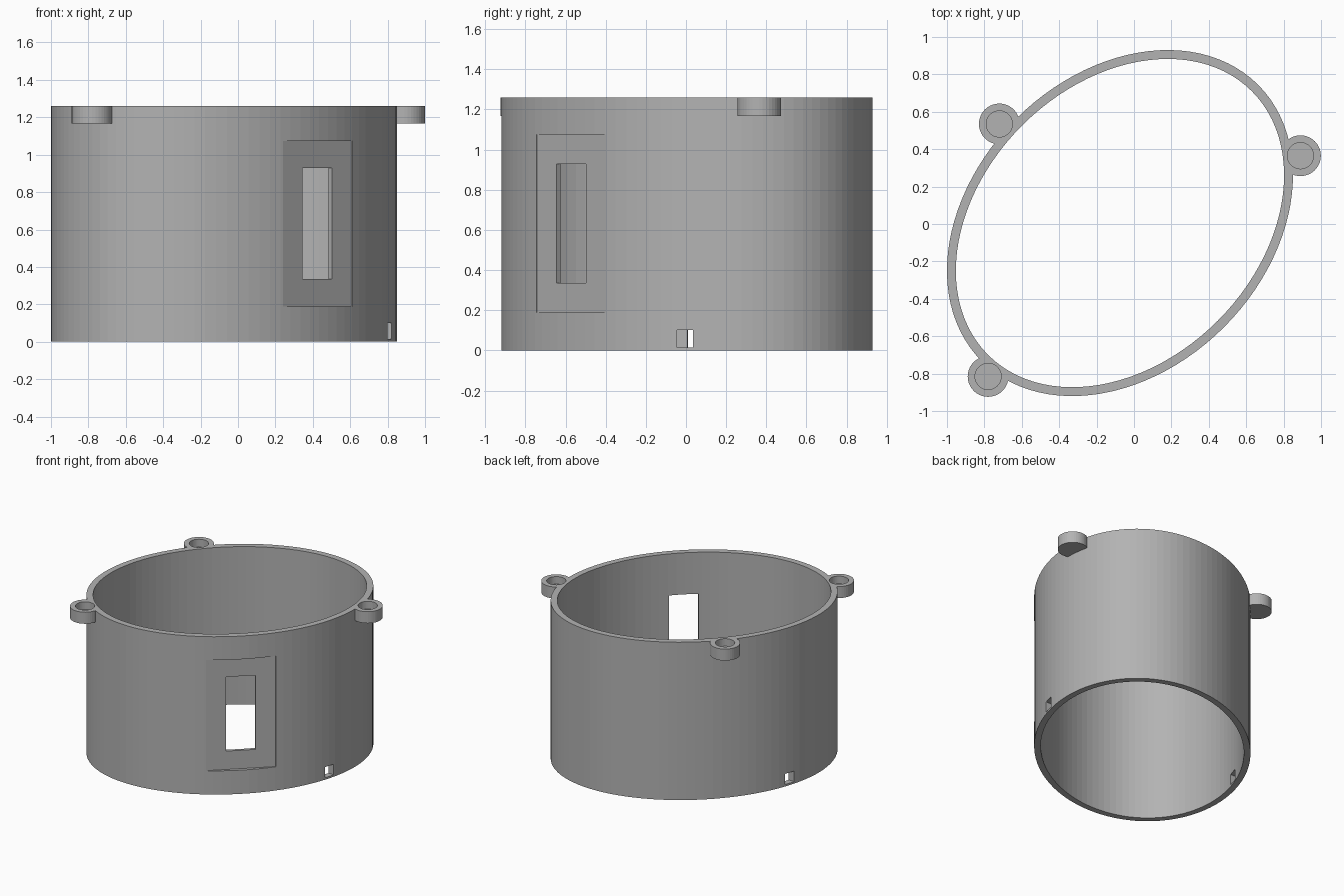
import bpy
import math
from mathutils import Matrix, Vector

if "Cube" in bpy.data.objects:
    bpy.data.objects.remove(bpy.data.objects["Cube"], do_unlink=True)

HEIGHT = 1.26
CENTER = (-0.075, 0.005)
MAJOR, MINOR, WALL = 1.045, 0.787, 0.048
TILT = math.radians(45)

grey = bpy.data.materials.new("plain grey")
grey.use_nodes = True
grey.diffuse_color = (0.45, 0.45, 0.45, 1)
grey.node_tree.nodes["Principled BSDF"].inputs["Base Color"].default_value = grey.diffuse_color


def cylinder(name, center, radii, z0, z1, sides, turn=0.0):
    """Upright elliptical prism between two heights."""
    bpy.ops.mesh.primitive_cylinder_add(vertices=sides, radius=1, depth=1)
    ob = bpy.context.object
    ob.name = name
    ob.data.transform(Matrix.Translation((*center, (z0 + z1) / 2))
                      @ Matrix.Rotation(turn, 4, 'Z')
                      @ Matrix.Diagonal((*radii, z1 - z0, 1)))
    ob.data.materials.append(grey)
    return ob


def box(name, center, size, turn):
    """Box turned about the vertical axis."""
    bpy.ops.mesh.primitive_cube_add(size=1)
    ob = bpy.context.object
    ob.name = name
    ob.data.transform(Matrix.Translation(center) @ Matrix.Rotation(turn, 4, 'Z')
                      @ Matrix.Diagonal((*size, 1)))
    ob.data.materials.append(grey)
    return ob


def combine(target, tool, operation):
    """Apply a boolean and discard the helper."""
    tool.hide_render = True
    mod = target.modifiers.new(operation, 'BOOLEAN')
    mod.operation = operation
    mod.solver = 'EXACT'
    mod.object = tool
    bpy.context.view_layer.objects.active = target
    bpy.ops.object.modifier_apply(modifier=mod.name)
    bpy.data.objects.remove(tool, do_unlink=True)


# Oval housing with three screw lugs at the rim
housing = cylinder("oval_housing", CENTER, (MAJOR, MINOR), 0, HEIGHT, 100, TILT)
lugs = [(-0.72, 0.535), (0.89, 0.365), (-0.78, -0.815)]
for spot in lugs:
    combine(housing, cylinder("lug", spot, (0.109, 0.109), 1.168, HEIGHT, 40), 'UNION')

# Hollow interior, open at both ends
combine(housing, cylinder("bore", CENTER, (MAJOR - WALL, MINOR - WALL),
                          -0.1, HEIGHT + 0.1, 100, TILT), 'DIFFERENCE')

# Blind screw holes
for spot in lugs:
    combine(housing, cylinder("screw_hole", spot, (0.07, 0.07), 1.2, HEIGHT + 0.1, 40), 'DIFFERENCE')

# Flat recess and the window through it
turn = math.radians(43)
outward = Vector((math.sin(turn), -math.cos(turn), 0))
face = Vector((0.427, -0.572, 0.632)) - outward * 0.003
combine(housing, box("recess", face + outward * 0.1, (0.508, 0.2, 0.885), turn), 'DIFFERENCE')
window = Vector((0.42, -0.568, 0.632))
combine(housing, box("window", window, (0.214, 0.3, 0.592), turn), 'DIFFERENCE')

# Small cable slots on opposite sides near the base
combine(housing, box("cable_slots", (-0.075, 0.022, 0.058), (2.4, 0.08, 0.085),
                     math.radians(-1.8)), 'DIFFERENCE')
